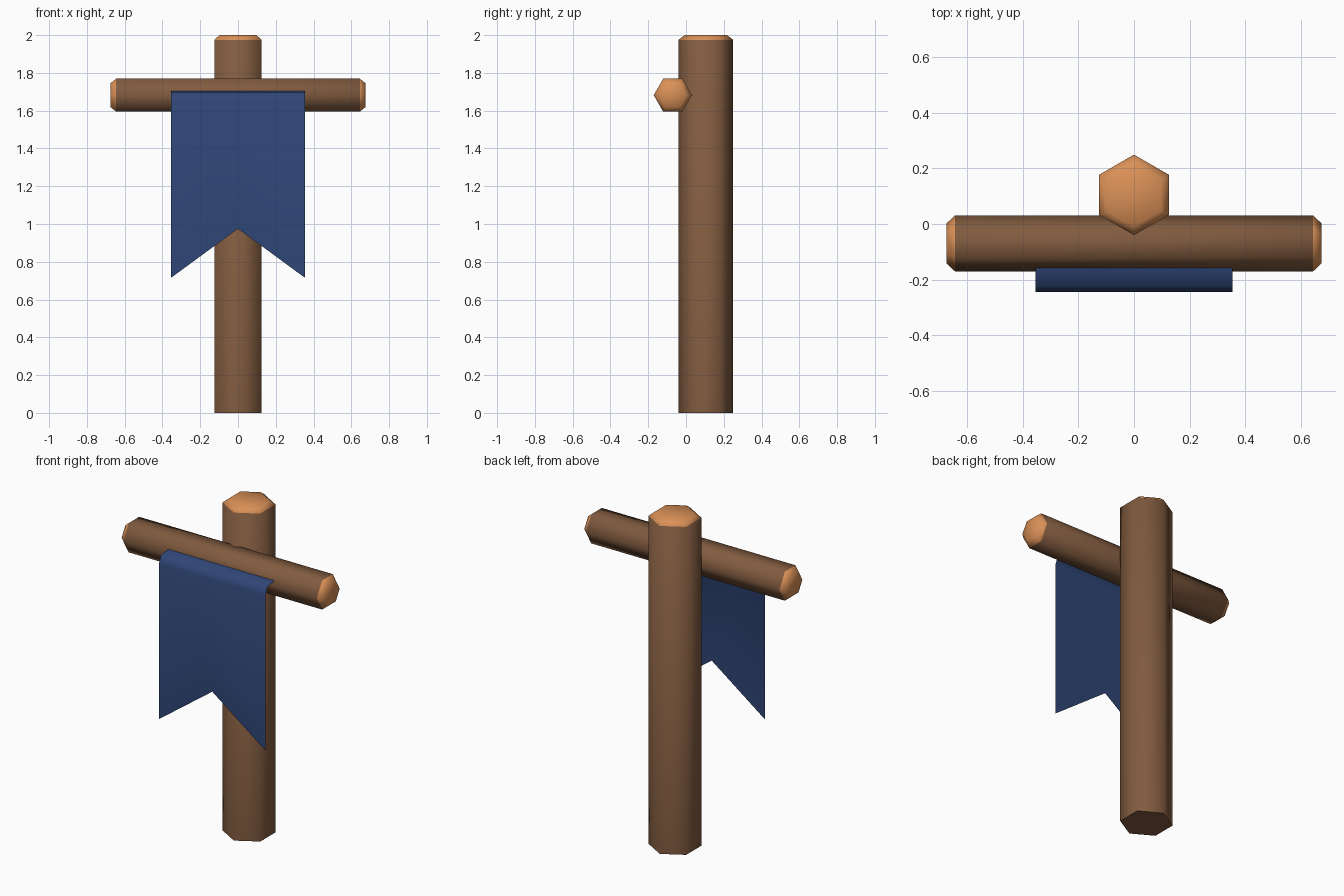
import bpy, bmesh
from math import pi, radians, sin, cos
from mathutils import Matrix

if "Cube" in bpy.data.objects:
    bpy.data.objects.remove(bpy.data.objects["Cube"])


def material(name, rgb):
    m = bpy.data.materials.new(name)
    m.diffuse_color = (*rgb, 1)
    m.use_nodes = True
    m.node_tree.nodes["Principled BSDF"].inputs["Base Color"].default_value = m.diffuse_color
    return m


BARK = material("bark", (0.22, 0.105, 0.05))
WOOD = material("cut_wood", (0.70, 0.28, 0.095))
CLOTH = material("blue_cloth", (0.028, 0.06, 0.18))


def finish(name, bm, mats, angle):
    me = bpy.data.meshes.new(name)
    bm.to_mesh(me)
    bm.free()
    for m in mats:
        me.materials.append(m)
    ob = bpy.data.objects.new(name, me)
    bpy.context.collection.objects.link(ob)
    bpy.ops.object.select_all(action='DESELECT')
    ob.select_set(True)
    bpy.context.view_layer.objects.active = ob
    bpy.ops.object.shade_smooth_by_angle(angle=radians(angle))
    return ob


def hex_log(name, rings, cut_bands, matrix):
    """Six-sided log along local z; rings are (z, radius), cut_bands show fresh wood."""
    bm = bmesh.new()
    loops = [[bm.verts.new((r * cos(pi / 2 + i * pi / 3), r * sin(pi / 2 + i * pi / 3), z))
              for i in range(6)] for z, r in rings]
    for k, (a, b) in enumerate(zip(loops, loops[1:])):
        for i in range(6):
            j = (i + 1) % 6
            f = bm.faces.new((a[i], a[j], b[j], b[i]))
            f.material_index = int(k in cut_bands)
    bottom = bm.faces.new(loops[0][::-1])
    top = bm.faces.new(loops[-1])
    bottom.material_index = int(0 in cut_bands)
    top.material_index = int(len(rings) - 2 in cut_bands)
    bmesh.ops.transform(bm, matrix=matrix, verts=bm.verts)
    return finish(name, bm, (BARK, WOOD), 65)


# Upright post with a chamfered top
hex_log("post", [(0, 0.145), (1.975, 0.145), (2.0, 0.112)], {1},
        Matrix.Translation((0, 0.105, 0)))

# Crossbar with both ends chamfered
hex_log("crossbar", [(-0.675, 0.073), (-0.645, 0.101), (0.645, 0.101), (0.675, 0.073)], {0, 2},
        Matrix.Translation((0, -0.07, 1.682)) @ Matrix.Rotation(pi / 2, 4, 'Y'))

# Swallow-tailed banner sheet, curling back to the crossbar at the top
bm = bmesh.new()
profile = [(-0.158, 1.705), (-0.225, 1.695), (-0.245, 1.65), (-0.245, None)]
tail = {-0.355: 0.715, 0: 0.975, 0.355: 0.715}
cols = [[bm.verts.new((x, y, tail[x] if z is None else z)) for y, z in profile] for x in tail]
for a, b in zip(cols, cols[1:]):
    for i in range(len(profile) - 1):
        bm.faces.new((a[i], a[i + 1], b[i + 1], b[i]))
finish("banner", bm, (CLOTH,), 75)
